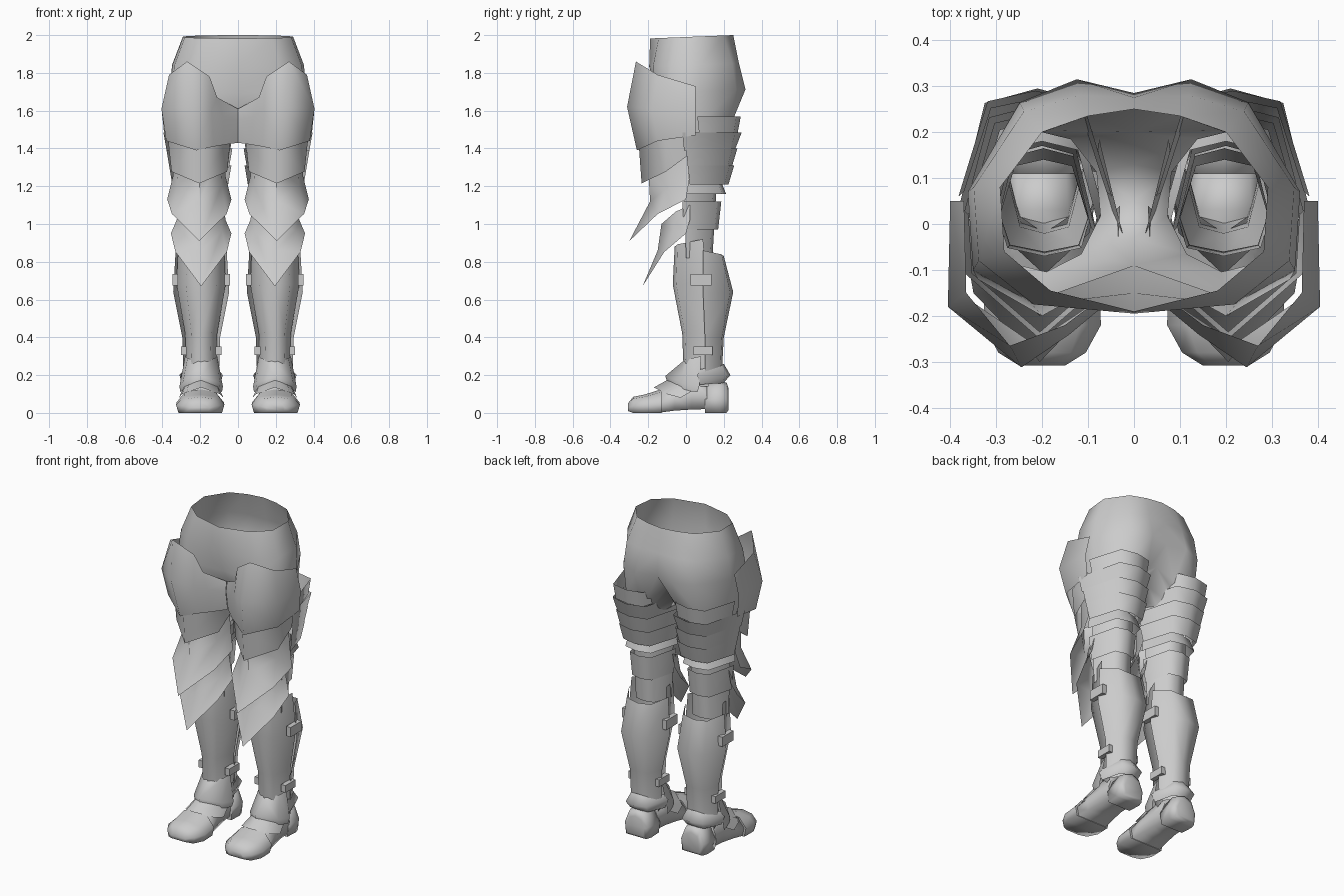
import bpy, bmesh, math

cube = bpy.data.objects.get("Cube")
if cube:
    bpy.data.objects.remove(cube, do_unlink=True)

GREY = (0.6, 0.6, 0.6, 1)
metal = bpy.data.materials.new("plain grey")
metal.use_nodes = True
metal.diffuse_color = GREY
metal.node_tree.nodes["Principled BSDF"].inputs["Base Color"].default_value = GREY


def finish(name, bm):
    """Turn a left-side mesh into a mirrored, smooth-shaded object."""
    bmesh.ops.recalc_face_normals(bm, faces=bm.faces)
    mesh = bpy.data.meshes.new(name)
    bm.to_mesh(mesh)
    bm.free()
    mesh.materials.append(metal)
    obj = bpy.data.objects.new(name, mesh)
    bpy.context.collection.objects.link(obj)
    bpy.ops.object.select_all(action="DESELECT")
    bpy.context.view_layer.objects.active = obj
    obj.select_set(True)
    bpy.ops.object.shade_smooth_by_angle(angle=math.radians(85))
    mirror = obj.modifiers.new("Mirror", "MIRROR")
    mirror.merge_threshold = 0.002


def skin(bm, rows, closed=False):
    """Join rows of vertices with quads."""
    for a, b in zip(rows, rows[1:]):
        n = min(len(a), len(b))
        for i in range(n if closed else n - 1):
            j = (i + 1) % n
            bm.faces.new((a[i], a[j], b[j], b[i]))


def sheet(name, rows, closed=False, caps=False):
    bm = bmesh.new()
    grid = [[bm.verts.new(p) for p in row] for row in rows]
    skin(bm, grid, closed)
    if caps:
        bm.faces.new(grid[0])
        bm.faces.new(grid[-1])
    finish(name, bm)


def ring(z, cx, cy, rx, ry, n=10):
    """Ring from the inner back, round the outside, to the inner front."""
    turn = [math.radians(120 - 360 * i / n) for i in range(n)]
    return [(cx + rx * math.cos(t), cy + ry * math.sin(t), z) for t in turn]


def section(across, depth, height):
    """Five-point section: side, corner, centre, corner, side."""
    return [(-1, 0, 1), (-across, depth, height), (0, 1, 0),
            (across, depth, height), (1, 0, 1)]


POINTED = section(.85, .5, .65)
WIDE = section(.95, .5, .4)
ROUND = section(.62, .9, .3)


def plate(name, cx, shape, *rows):
    """Each row: half width, side y, centre y, side z, centre z."""
    sheet(name, [[(cx + w * fx, ys + (yc - ys) * fy, zc + (zs - zc) * k)
                  for fx, fy, k in shape] for w, ys, yc, zs, zc in rows])


# Hips: open waist, split at the crotch into two short leg cuffs
XS = [0, .11, .22, .32, .31, .2, 0]
hips = [
    (1.99, .91, [.25, .235, .2, .08, -.06, -.145, -.19]),
    (1.84, 1.09, [.275, .28, .245, .08, -.08, -.175, -.195]),
    (1.7, 1.13, [.285, .315, .265, .07, -.1, -.17, -.15]),
]
bm = bmesh.new()
rows = [[bm.verts.new((x * s, y, z + .04 * y)) for x, y in zip(XS, ys)]
        for z, s, ys in hips]
crotch = [(0, .2, 1.6), (.1, .235, 1.53), (.25, .235, 1.52), (.345, .06, 1.52),
          (.34, -.12, 1.52), (.2, -.2, 1.54), (0, -.09, 1.61),
          (0, -.03, 1.52), (0, .05, 1.47), (0, .13, 1.5)]
split = [bm.verts.new(p) for p in crotch]
skin(bm, rows + [split])
cuff = [bm.verts.new(p) for p in ring(1.4, .205, .05, .135, .155)]
skin(bm, [split, cuff], closed=True)
finish("hips", bm)

# Thigh guard: tall front plate, inner edge to outer rear edge
sheet("thigh_guard", [
    [(.001, -.11, 1.61), (.11, -.19, 1.67), (.15, -.22, 1.78), (.27, -.265, 1.86),
     (.365, -.15, 1.79), (.37, .05, 1.73)],
    [(.001, -.12, 1.55), (.08, -.19, 1.57), (.14, -.24, 1.6), (.245, -.312, 1.62),
     (.405, -.18, 1.61), (.4, .05, 1.6)],
    [(.001, -.1, 1.43), (.07, -.16, 1.42), (.13, -.2, 1.41), (.22, -.26, 1.39),
     (.38, -.15, 1.44), (.39, .05, 1.47)],
])

# Overlapping front plates down to the knee
plate("lower_thigh_plate", .205, WIDE,
      (.175, .04, -.25, 1.5, 1.42), (.155, .02, -.235, 1.37, 1.215))
plate("knee_plate", .205, POINTED,
      (.13, .02, -.2, 1.4, 1.3), (.14, .02, -.19, 1.25, 1.12), (.17, 0, -.3, 1.13, .91))
plate("knee_point", .195, POINTED,
      (.115, .02, -.13, 1.1, 1.0), (.13, .02, -.15, 1.02, .86), (.16, 0, -.23, .95, .67))

# Rear bands: centre x, top and bottom half width, side y, top and bottom rear y, top z, bottom z
bands = [(.215, .167, .155, .06, .29, .272, 1.57, 1.475),
         (.21, .185, .168, -.02, .295, .258, 1.485, 1.39),
         (.205, .175, .158, 0, .272, .242, 1.4, 1.3),
         (.2, .165, .148, .01, .255, .225, 1.31, 1.21),
         (.2, .125, .142, -.01, .18, .212, 1.24, 1.16),
         (.2, .118, .108, -.02, .187, .17, 1.12, .97),
         (.197, .105, .1, -.01, .165, .14, 1.25, .82)]
for i, (cx, wide, narrow, side, rear, tuck, top, low) in enumerate(bands):
    plate(f"rear_band_{i + 1}", cx, ROUND, (wide, side, rear, top, top),
          (narrow, side + .01, tuck, low, low))

# Shin and calf armour
plate("shin_guard", .195, ROUND,
      (.12, .09, -.06, .92, .88), (.13, .11, -.07, .68, .68), (.085, .12, -.02, .42, .42),
      (.08, .12, -.015, .28, .28), (.085, .12, .01, .14, .14))
plate("calf_guard", .195, ROUND,
      (.135, .09, .2, .86, .83), (.148, .09, .25, .64, .64),
      (.1, .1, .2, .4, .4), (.095, .1, .19, .22, .22))


def strap(name, x, y, z, size):
    bm = bmesh.new()
    bmesh.ops.create_cube(bm, size=1)
    bmesh.ops.scale(bm, vec=size, verts=bm.verts)
    bmesh.ops.translate(bm, vec=(x, y, z), verts=bm.verts)
    finish(name, bm)


# Straps on both sides of each greave
for side, label in ((-1, "inner"), (1, "outer")):
    strap(f"{label}_calf_strap", .195 + side * .138, .08, .705, (.03, .11, .06))
    strap(f"{label}_ankle_strap", .195 + side * .092, .09, .33, (.03, .1, .045))

# Ankle guards
plate("ankle_back", .195, ROUND,
      (.09, .07, .2, .23, .26), (.115, .06, .235, .2, .2), (.1, .07, .2, .15, .16))
plate("ankle_front", .195, POINTED,
      (.085, .08, -.02, .3, .27), (.115, .07, -.11, .14, .195), (.11, .06, -.09, .11, .14))
plate("instep_plate", .195, POINTED,
      (.1, .04, -.07, .12, .19), (.118, -.03, -.17, .08, .135))


def shoe(name, cx, sections):
    """Closed loft along y: y, half width, base, top."""
    dome = [(-.9, 0), (-1, .45), (-.65, .88), (0, 1), (.65, .88), (1, .45), (.9, 0)]
    sheet(name, [[(cx + w * u, y, low + (top - low) * v) for u, v in dome]
                 for y, w, low, top in sections], closed=True, caps=True)


# Feet
shoe("foot", .2, [(-.15, .115, 0, .11), (-.06, .1, .012, .16),
                  (.03, .085, .018, .2), (.11, .08, .02, .19)])
shoe("toe_cap", .2, [(-.308, .05, .01, .05), (-.28, .095, 0, .085),
                     (-.22, .128, 0, .097), (-.13, .125, 0, .125)])
shoe("heel", .195, [(.1, .085, 0, .15), (.18, .09, 0, .17),
                    (.215, .078, 0, .16), (.225, .06, .015, .13)])
